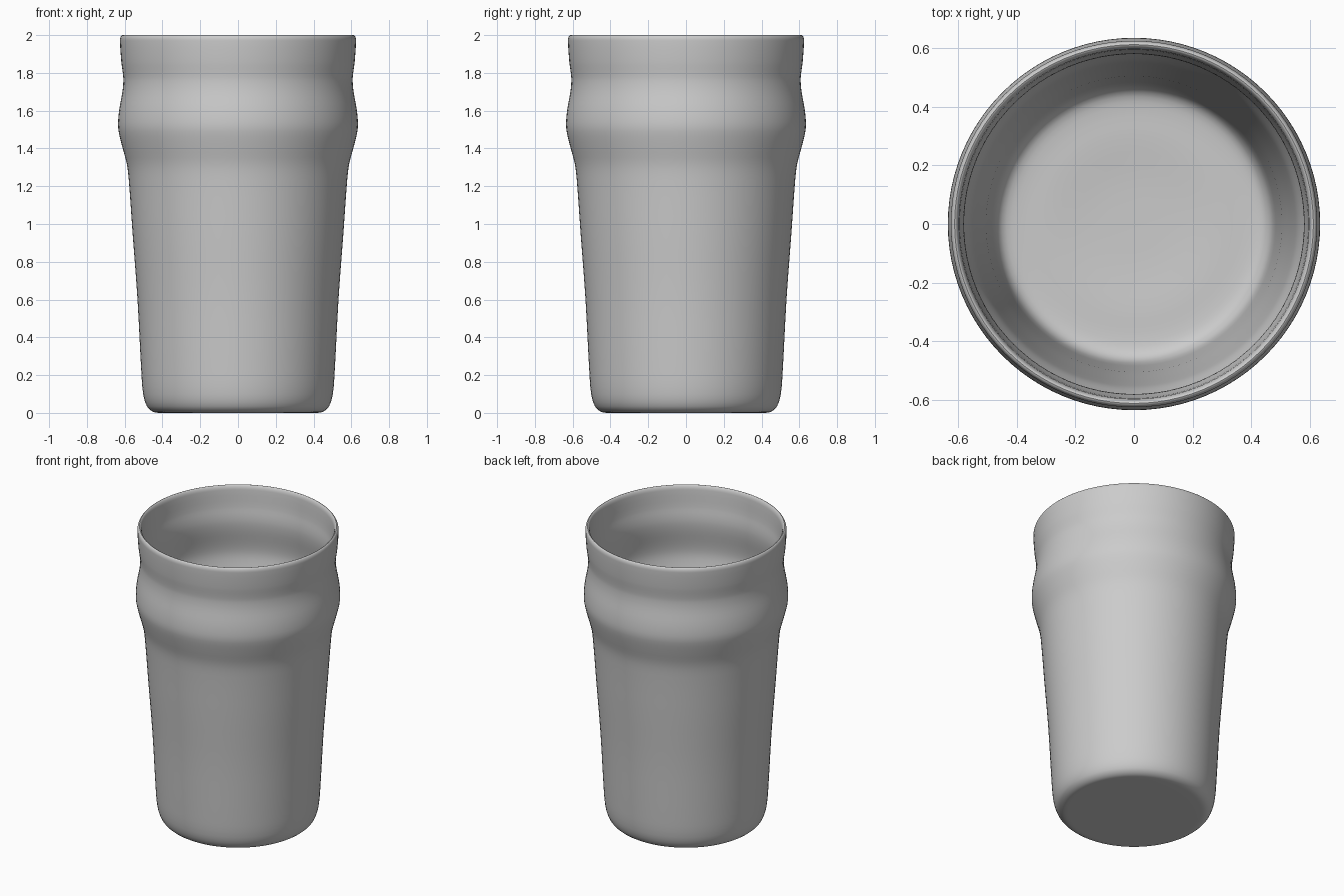
import bpy
import bmesh
import math
from mathutils import Vector

cube = bpy.data.objects.get("Cube")
if cube:
    bpy.data.objects.remove(cube, do_unlink=True)

SIDES = 96

# Radius and height, from the underside up the outer wall
outer = [(0, 0), (0.41, 0), (0.45, 0.006), (0.482, 0.035), (0.502, 0.1),
         (0.512, 0.22), (0.532, 0.6), (0.558, 0.95), (0.578, 1.23),
         (0.589, 1.32), (0.613, 1.41), (0.632, 1.49), (0.635, 1.54),
         (0.628, 1.61), (0.612, 1.7), (0.607, 1.76), (0.61, 1.8),
         (0.618, 1.86), (0.625, 1.97)]
# Rounded rim, then down the inner wall to the dished floor
inner = [(0.622, 1.99), (0.612, 2.0), (0.602, 1.99), (0.597, 1.97),
         (0.59, 1.86), (0.582, 1.8), (0.58, 1.75), (0.586, 1.69),
         (0.602, 1.6), (0.608, 1.54), (0.604, 1.49), (0.586, 1.41),
         (0.561, 1.32), (0.55, 1.23), (0.53, 0.95), (0.505, 0.6),
         (0.485, 0.22), (0.474, 0.11), (0.45, 0.065), (0.4, 0.05),
         (0.3, 0.048), (0.15, 0.038), (0, 0.036)]


def smooth_path(points, steps):
    """Catmull-Rom curve through the points."""
    pts = [Vector((r, 0, z)) for r, z in points]
    pts = [pts[0]] + pts + [pts[-1]]
    path = []
    for a, b, c, d in zip(pts, pts[1:], pts[2:], pts[3:]):
        # Limit the tangents so uneven spacing never overshoots
        span = (c - b).length
        t0 = (c - a).normalized() * span
        t1 = (d - b).normalized() * span
        for i in range(steps):
            t = i / steps
            h = t * t * (3 - 2 * t)
            path.append(b.lerp(c, h) + t0 * (t * (1 - t) ** 2)
                        - t1 * (t * t * (1 - t)))
    path.append(pts[-1])
    return path


# Revolve the wall section into the tumbler
bm = bmesh.new()
verts = [bm.verts.new(p) for p in smooth_path(outer + inner, 3)]
edges = [bm.edges.new(pair) for pair in zip(verts, verts[1:])]
bmesh.ops.spin(bm, geom=verts + edges, cent=(0, 0, 0), axis=(0, 0, 1),
               angle=math.tau, steps=SIDES, use_merge=True)
bmesh.ops.remove_doubles(bm, verts=bm.verts, dist=0.0005)
bmesh.ops.recalc_face_normals(bm, faces=bm.faces)
mesh = bpy.data.meshes.new("tumbler")
bm.to_mesh(mesh)
bm.free()

tumbler = bpy.data.objects.new("tumbler", mesh)
bpy.context.collection.objects.link(tumbler)

# Plain grey
grey = bpy.data.materials.new("plain grey")
grey.use_nodes = True
color = (0.6, 0.6, 0.6, 1)
grey.diffuse_color = color
grey.node_tree.nodes["Principled BSDF"].inputs["Base Color"].default_value = color
mesh.materials.append(grey)

bpy.context.view_layer.objects.active = tumbler
tumbler.select_set(True)
bpy.ops.object.shade_smooth_by_angle(angle=math.radians(40))
